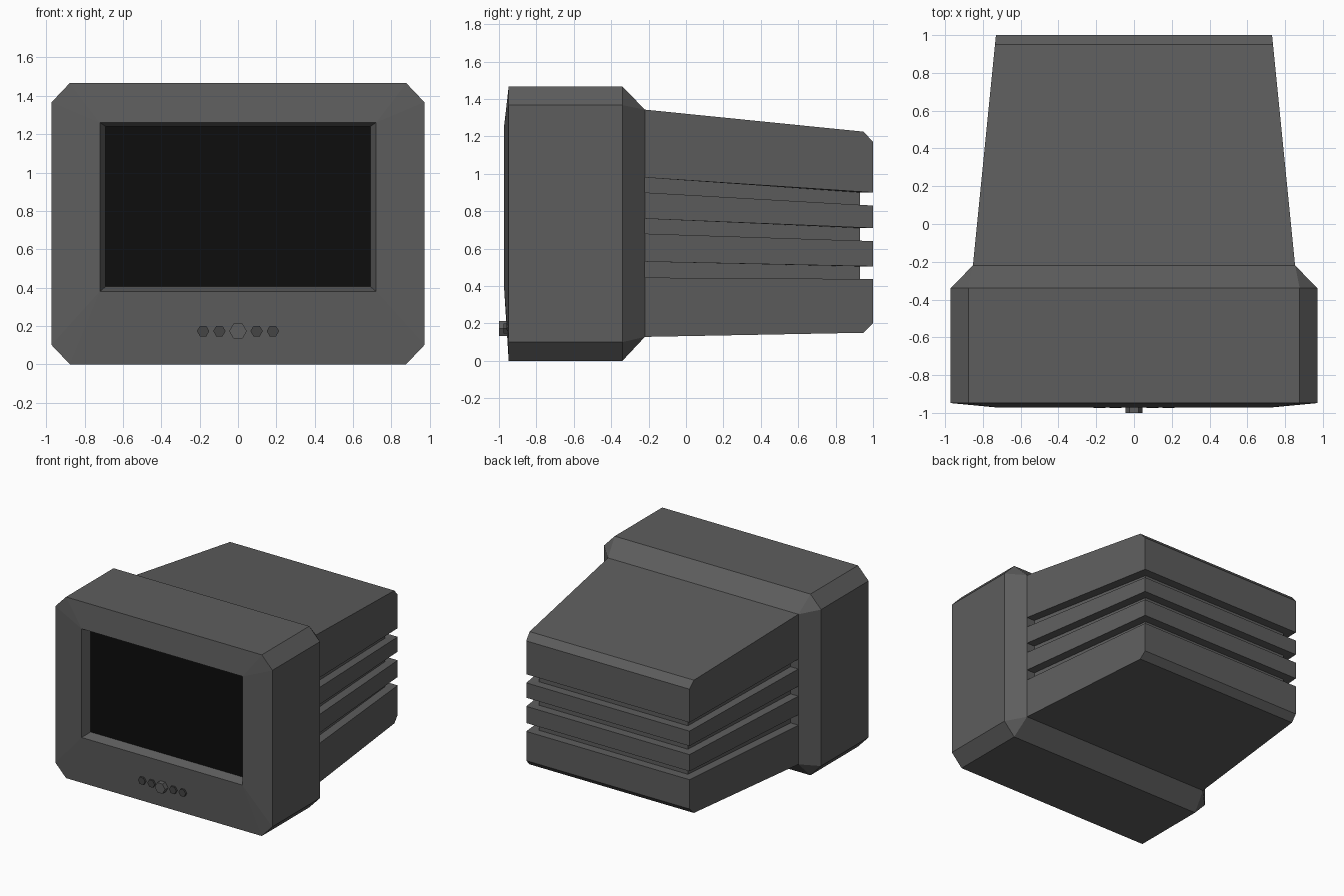
import bpy, bmesh, math

if "Cube" in bpy.data.objects:
    bpy.data.objects.remove(bpy.data.objects["Cube"])


def material(name, value):
    m = bpy.data.materials.new(name)
    m.diffuse_color = (value, value, value, 1)
    m.use_nodes = True
    m.node_tree.nodes["Principled BSDF"].inputs["Base Color"].default_value = m.diffuse_color
    return m


CASE = material("dark_grey", 0.11)
BUTTON = material("darker_grey", 0.06)
BLACK = material("black", 0.004)


def finish(name, bm, mat):
    bmesh.ops.remove_doubles(bm, verts=bm.verts, dist=0.0005)
    bmesh.ops.recalc_face_normals(bm, faces=bm.faces)
    me = bpy.data.meshes.new(name)
    bm.to_mesh(me)
    bm.free()
    me.materials.append(mat)
    ob = bpy.data.objects.new(name, me)
    bpy.context.collection.objects.link(ob)
    return ob


def ring(bm, y, hx, z0, z1, cx=0.0, cz=0.0):
    """Eight-point rectangle with cut corners (zero cut gives a plain one)."""
    pts = [(-hx + cx, z0), (hx - cx, z0), (hx, z0 + cz), (hx, z1 - cz),
           (hx - cx, z1), (-hx + cx, z1), (-hx, z1 - cz), (-hx, z0 + cz)]
    return [bm.verts.new((x, y, z)) for x, z in pts]


def bridge(bm, a, b, closed=True):
    n = len(a)
    for i in range(n if closed else n - 1):
        j = (i + 1) % n
        loop = []
        for v in (a[i], a[j], b[j], b[i]):
            if all((v.co - w.co).length > 0.0005 for w in loop):
                loop.append(v)
        if len(loop) > 2:
            bm.faces.new(loop)


# Front housing: recess, sloped bezel, octagonal body, tapered back
bm = bmesh.new()
rings = [ring(bm, -0.90, 0.69, 0.405, 1.24),
         ring(bm, -0.972, 0.72, 0.38, 1.26),
         ring(bm, -0.948, 0.972, 0.0, 1.467, 0.095, 0.1),
         ring(bm, -0.34, 0.972, 0.0, 1.467, 0.095, 0.1),
         ring(bm, -0.22, 0.853, 0.128, 1.343)]
for a, b in zip(rings, rings[1:]):
    bridge(bm, a, b)
bm.faces.new([rings[-1][i] for i in (0, 2, 4, 6)])
finish("front_housing", bm, CASE)

# Screen
bm = bmesh.new()
s = ring(bm, -0.90, 0.69, 0.405, 1.24)
bm.faces.new([s[i] for i in (0, 2, 4, 6)])
finish("screen", bm, BLACK)

# Rear housing: U-shaped rows stacked upwards, stepping in for each vent groove
Y0, GROOVE = -0.22, 0.07


def row(bm, zf, zb, yb=1.0, inset=0.0):
    yb -= inset
    xf = 0.853 - inset
    xb = xf - (yb - Y0) * 0.1
    return [bm.verts.new(p) for p in
            ((-xf, Y0, zf), (-xb, yb, zb), (xb, yb, zb), (xf, Y0, zf))]


bm = bmesh.new()
rows = [row(bm, 0.128, 0.15, 0.95), row(bm, 0.128, 0.20)]
for f0, f1, b0, b1 in ((0.445, 0.53, 0.437, 0.505),
                       (0.68, 0.76, 0.64, 0.71),
                       (0.90, 0.98, 0.83, 0.90)):
    rows += [row(bm, f0, b0), row(bm, f0, b0, inset=GROOVE),
             row(bm, f1, b1, inset=GROOVE), row(bm, f1, b1)]
rows += [row(bm, 1.343, 1.17), row(bm, 1.343, 1.225, 0.95)]
for a, b in zip(rows, rows[1:]):
    bridge(bm, a, b, closed=False)
bm.faces.new(rows[0])
bm.faces.new(rows[-1])
finish("rear_housing", bm, CASE)


# Hexagonal control knob and buttons
def hexagon(name, x, radius, y_front, mat):
    bm = bmesh.new()
    rims = [[bm.verts.new((x + radius * math.cos(k * math.pi / 3), y,
                           0.173 + radius * math.sin(k * math.pi / 3)))
             for k in range(6)] for y in (y_front, -0.945)]
    bridge(bm, *rims)
    for r in rims:
        bm.faces.new(r)
    finish(name, bm, mat)


hexagon("centre_knob", 0.0, 0.046, -1.0, CASE)
for i, x in enumerate((-0.182, -0.097, 0.097, 0.182)):
    hexagon(f"button_{i + 1}", x, 0.032, -0.975, BUTTON)
